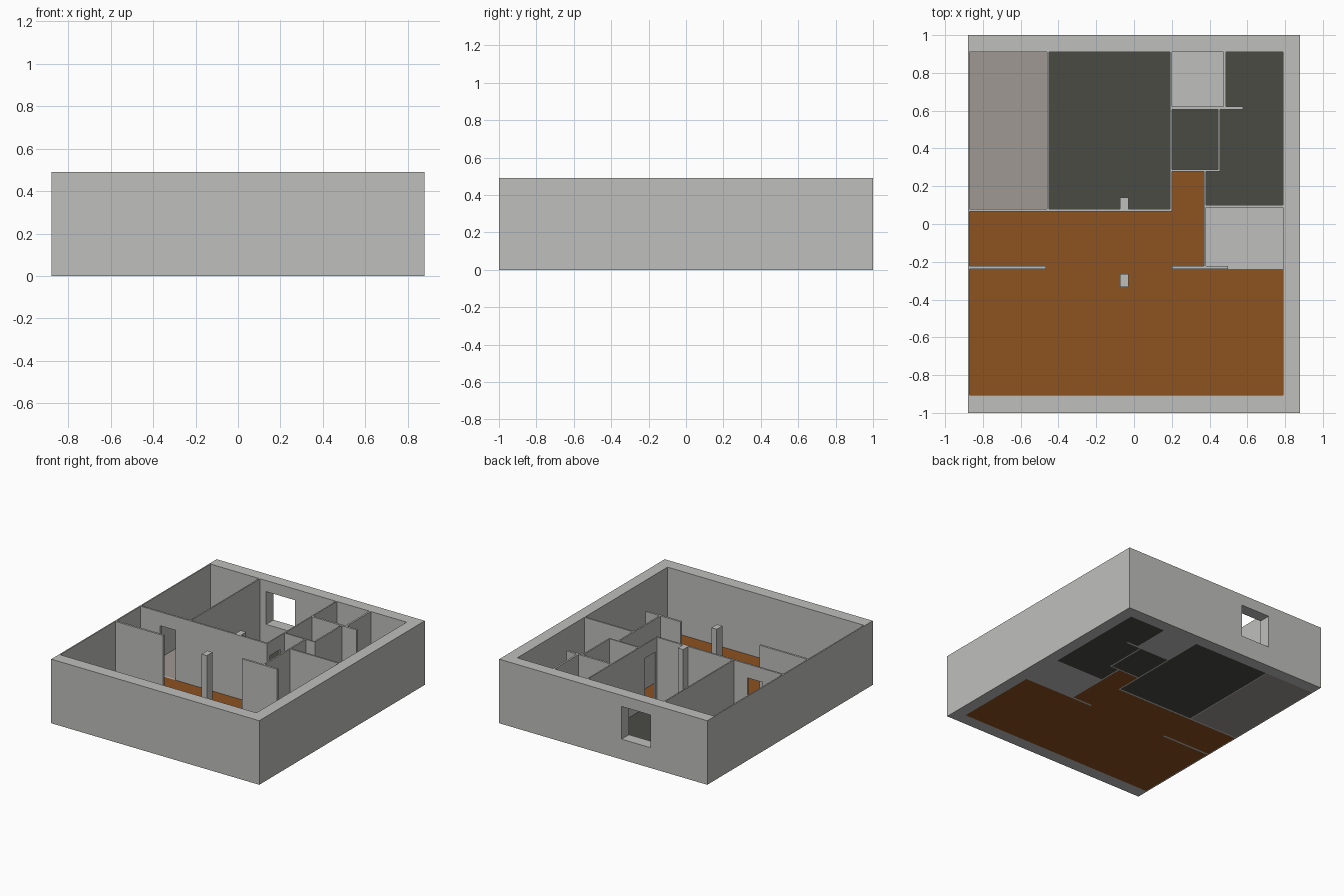
import bpy, bmesh

if "Cube" in bpy.data.objects:
    bpy.data.objects.remove(bpy.data.objects["Cube"])

H = 0.49          # wall height
T = 0.004         # floor plate thickness
DOOR = 0.385      # door head height


def material(name, rgb):
    m = bpy.data.materials.new(name)
    m.diffuse_color = (*rgb, 1)
    m.use_nodes = True
    m.node_tree.nodes["Principled BSDF"].inputs["Base Color"].default_value = m.diffuse_color
    return m


GREY = material("plaster grey", (0.52, 0.52, 0.508))
WOOD = material("brown wood", (0.27, 0.084, 0.0144))
DARK = material("dark tile", (0.069, 0.069, 0.06))
TAUPE = material("taupe carpet", (0.342, 0.314, 0.287))


def prism(name, outline, z0, z1, mat):
    """Extrude a flat outline from z0 to z1."""
    bm = bmesh.new()
    face = bm.faces.new([bm.verts.new((x, y, z0)) for x, y in outline])
    ext = bmesh.ops.extrude_face_region(bm, geom=[face], use_keep_orig=True)
    verts = [g for g in ext["geom"] if isinstance(g, bmesh.types.BMVert)]
    bmesh.ops.translate(bm, verts=verts, vec=(0, 0, z1 - z0))
    bmesh.ops.recalc_face_normals(bm, faces=bm.faces[:])
    me = bpy.data.meshes.new(name)
    bm.to_mesh(me)
    bm.free()
    ob = bpy.data.objects.new(name, me)
    me.materials.append(mat)
    bpy.context.collection.objects.link(ob)
    return ob


def box(name, x0, x1, y0, y1, z0=0, z1=H, mat=GREY):
    return prism(name, [(x0, y0), (x1, y0), (x1, y1), (x0, y1)], z0, z1, mat)


def cut(target, name, *bounds):
    """Subtract a hidden box from the target."""
    c = box(name, *bounds)
    c.hide_render = True
    c.hide_set(True)
    c.display_type = 'WIRE'
    mod = target.modifiers.new(name, 'BOOLEAN')
    mod.operation = 'DIFFERENCE'
    mod.solver = 'EXACT'
    mod.object = c
    bpy.context.view_layer.objects.active = target
    bpy.ops.object.modifier_apply(modifier=name)
    bpy.data.objects.remove(c)


# Outer shell with one window in the back wall
shell = box("outer_walls", -0.88, 0.88, -1, 1)
cut(shell, "interior_cutter", -0.87, 0.79, -0.905, 0.91, -0.1, 0.6)
cut(shell, "window_cutter", -0.40, -0.155, 0.85, 1.1, 0.155, 0.405)

# Interior partitions
hall = box("hall_wall", -0.87, 0.20, 0.066, 0.08)
cut(hall, "door_cutter", -0.705, -0.575, 0.0, 0.15, T, DOOR)
side = box("corridor_wall", 0.19, 0.20, 0.08, 0.91)
cut(side, "door_cutter", 0.1, 0.3, 0.10, 0.225, T, DOOR)
for name, *b in [
    ("bedroom_wall", -0.46, -0.45, 0.08, 0.91),
    ("left_stub_wall", -0.87, -0.466, -0.238, -0.222),
    ("right_stub_wall", 0.20, 0.497, -0.238, -0.222),
    ("corridor_right_wall", 0.37, 0.381, -0.222, 0.278),
    ("corridor_end_wall", 0.20, 0.455, 0.278, 0.288),
    ("closet_wall", 0.444, 0.455, 0.288, 0.606),
    ("bathroom_front_wall", 0.20, 0.577, 0.606, 0.622),
    ("bathroom_side_wall", 0.473, 0.487, 0.622, 0.91),
    ("kitchen_wall", 0.381, 0.79, 0.087, 0.10),
]:
    box(name, *b)

# Free-standing columns
box("front_column", -0.074, -0.029, -0.334, -0.265, T)
box("back_column", -0.074, -0.029, 0.08, 0.14, T)

# Floors
prism("living_floor", [
    (-0.87, -0.905), (0.79, -0.905), (0.79, -0.238), (0.20, -0.238),
    (0.20, -0.222), (0.37, -0.222), (0.37, 0.278), (0.20, 0.278),
    (0.20, 0.066), (-0.87, 0.066), (-0.87, -0.222), (-0.466, -0.222),
    (-0.466, -0.238), (-0.87, -0.238)], 0, T, WOOD)
prism("kitchen_floor", [
    (0.381, 0.10), (0.79, 0.10), (0.79, 0.91), (0.487, 0.91),
    (0.487, 0.622), (0.577, 0.622), (0.577, 0.606), (0.455, 0.606),
    (0.455, 0.278), (0.381, 0.278)], 0, T, DARK)
box("closet_floor", 0.20, 0.444, 0.288, 0.606, 0, T, DARK)
box("middle_room_floor", -0.45, 0.19, 0.08, 0.91, 0, T, DARK)
box("left_room_floor", -0.87, -0.46, 0.08, 0.91, 0, T, TAUPE)
box("bathroom_floor", 0.20, 0.473, 0.622, 0.91, 0, T, GREY)
prism("alcove_floor", [
    (0.381, -0.222), (0.497, -0.222), (0.497, -0.238), (0.79, -0.238),
    (0.79, 0.087), (0.381, 0.087)], 0, T, GREY)
